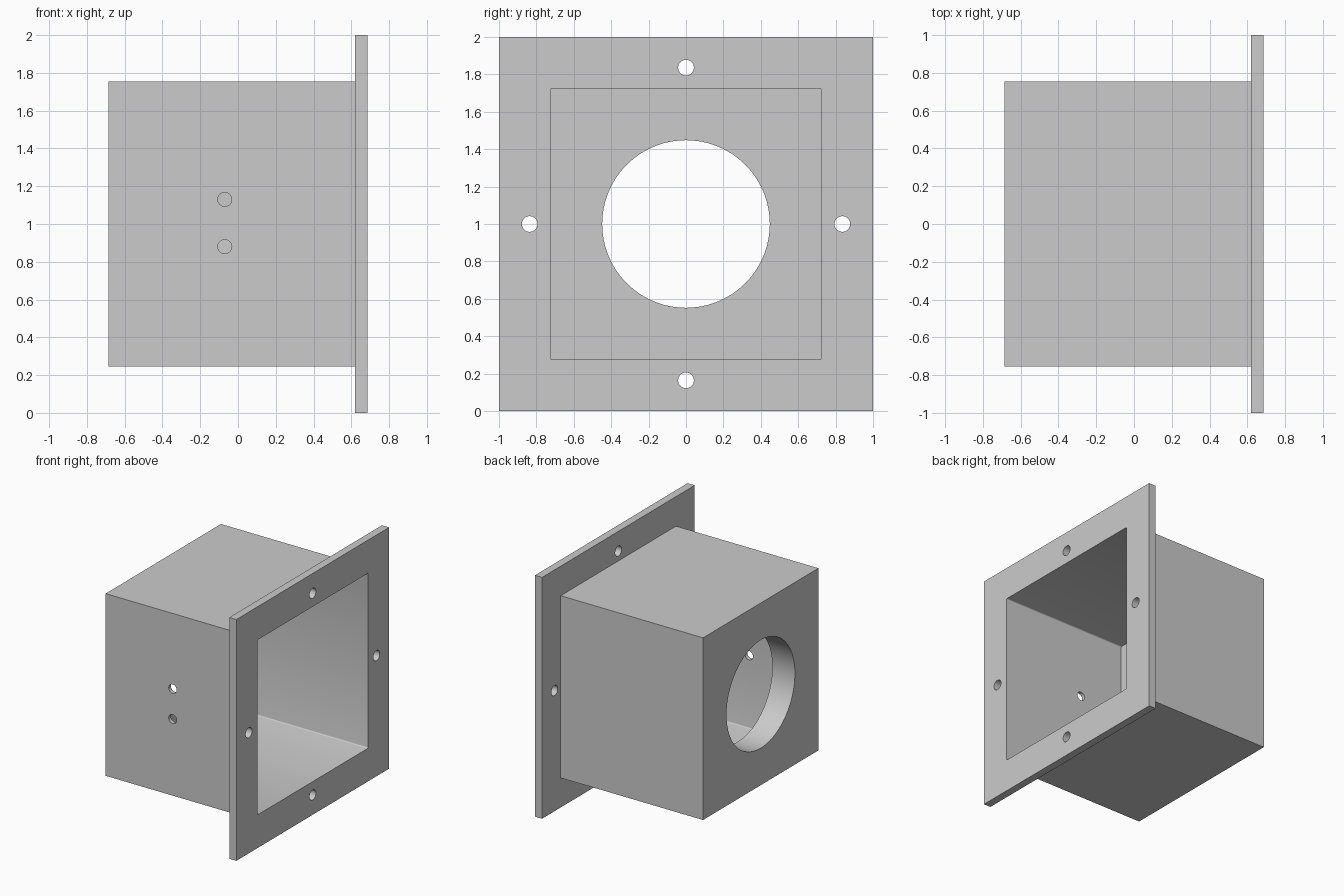
import bpy
import bmesh
from math import pi, radians
from mathutils import Matrix, Vector

MID = 1.0            # height of the box axis
BACK, FRONT = -0.685, 0.685
FLANGE_BACK = 0.62
WALL_INSIDE = -0.478  # inner face of the thick end wall

cube = bpy.data.objects.get("Cube")
if cube:
    bpy.data.objects.remove(cube, do_unlink=True)

grey = bpy.data.materials.new("plain grey")
grey.use_nodes = True
colour = (0.6, 0.6, 0.6, 1)
grey.diffuse_color = colour
grey.node_tree.nodes["Principled BSDF"].inputs["Base Color"].default_value = colour


def make_object(name, bm):
    mesh = bpy.data.meshes.new(name)
    bm.to_mesh(mesh)
    bm.free()
    mesh.materials.append(grey)
    obj = bpy.data.objects.new(name, mesh)
    bpy.context.collection.objects.link(obj)
    return obj


def block(name, x0, x1, half, corner=0):
    """Square block along x, with optional rounded long edges."""
    bm = bmesh.new()
    bmesh.ops.create_cube(bm, size=1)
    bmesh.ops.scale(bm, vec=(x1 - x0, 2 * half, 2 * half), verts=bm.verts)
    bmesh.ops.translate(bm, vec=((x0 + x1) / 2, 0, MID), verts=bm.verts)
    if corner:
        long_edges = [e for e in bm.edges
                      if abs(e.verts[0].co.x - e.verts[1].co.x) > 0.1]
        bmesh.ops.bevel(bm, geom=long_edges, offset=corner, segments=3,
                        profile=0.5, affect='EDGES')
    return make_object(name, bm)


def drill(name, centre, radius, depth, axis, sides):
    """Round cutter along the x or y axis."""
    turn = Matrix.Rotation(pi / 2, 4, 'Y' if axis == 'X' else 'X')
    bm = bmesh.new()
    bmesh.ops.create_cone(bm, cap_ends=True, segments=sides, radius1=radius,
                          radius2=radius, depth=depth,
                          matrix=Matrix.Translation(Vector(centre)) @ turn)
    return make_object(name, bm)


def combine(target, tool, operation):
    tool.hide_render = True
    mod = target.modifiers.new(tool.name, 'BOOLEAN')
    mod.operation = operation
    mod.solver = 'EXACT'
    mod.object = tool
    bpy.context.view_layer.objects.active = target
    bpy.ops.object.modifier_apply(modifier=mod.name)
    bpy.data.objects.remove(tool, do_unlink=True)


# Box body joined to the square flange
housing = block("flanged_box", BACK, FLANGE_BACK + 0.03, 0.755)
combine(housing, block("flange", FLANGE_BACK, FRONT, 1.0), 'UNION')

# Open cavity and the large round port in the end wall
combine(housing, block("cavity", WALL_INSIDE, FRONT + 0.1, 0.725, 0.01), 'DIFFERENCE')
combine(housing, drill("port", (BACK + 0.1, 0, MID), 0.448, 0.5, 'X', 96), 'DIFFERENCE')

# Four flange screw holes
for y, z in ((1, 0), (-1, 0), (0, 1), (0, -1)):
    centre = (FRONT, 0.836 * y, MID + 0.836 * z)
    combine(housing, drill("screw_hole", centre, 0.042, 0.3, 'X', 32), 'DIFFERENCE')

# Two small holes in the front side wall
for z in (0.88, 1.13):
    combine(housing, drill("side_hole", (-0.07, -0.74, z), 0.037, 0.2, 'Y', 32), 'DIFFERENCE')

bpy.ops.object.select_all(action='DESELECT')
housing.select_set(True)
bpy.context.view_layer.objects.active = housing
bpy.ops.object.shade_smooth_by_angle(angle=radians(35))
